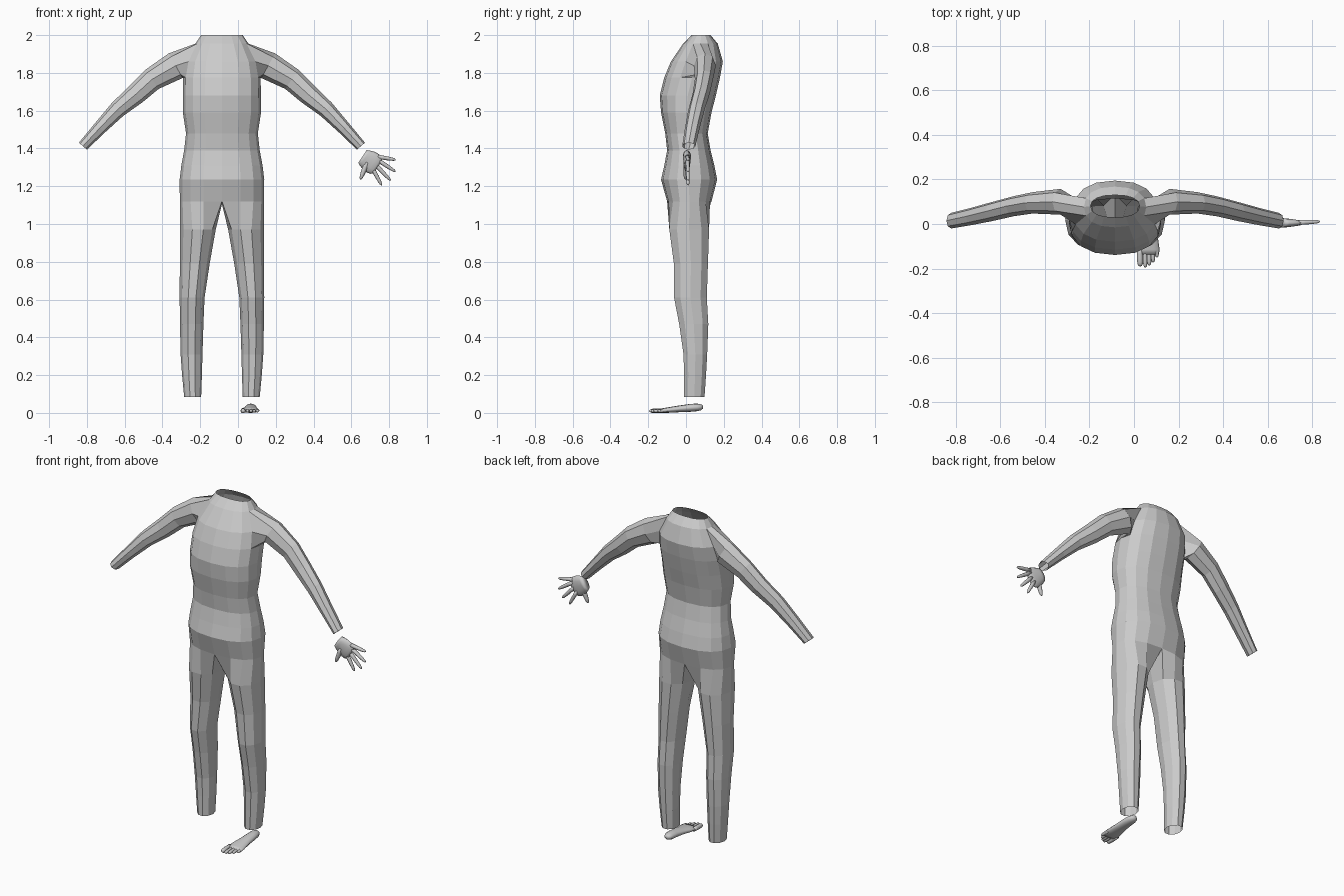
import bpy, bmesh, math
from mathutils import Vector

if "Cube" in bpy.data.objects:
    bpy.data.objects.remove(bpy.data.objects["Cube"])

grey = bpy.data.materials.new("plain grey")
grey.diffuse_color = (0.6, 0.6, 0.6, 1)
grey.use_nodes = True
grey.node_tree.nodes["Principled BSDF"].inputs["Base Color"].default_value = grey.diffuse_color


def finish(name, bm, smooth=False):
    bmesh.ops.recalc_face_normals(bm, faces=bm.faces)
    me = bpy.data.meshes.new(name)
    bm.to_mesh(me)
    bm.free()
    me.materials.append(grey)
    ob = bpy.data.objects.new(name, me)
    bpy.context.collection.objects.link(ob)
    for p in me.polygons:
        p.use_smooth = smooth
    return ob


def bridge(bm, a, b, closed=True):
    n = len(a)
    for i in range(n if closed else n - 1):
        j = (i + 1) % n
        bm.faces.new((a[i], a[j], b[j], b[i]))


def spow(v, e):
    return math.copysign(abs(v) ** e, v) if abs(v) > 1e-6 else 0.0


# ---- body suit: half torso, one arm and one leg, mirrored ----
bm = bmesh.new()

# torso rings: half width, front y, back y, z
torso = [(.223, -.10, .135, 1.12), (.224, -.132, .165, 1.235), (.215, -.115, .15, 1.31),
         (.20, -.10, .13, 1.39), (.19, -.11, .115, 1.48), (.207, -.132, .135, 1.59),
         (.206, -.139, .158, 1.68), (.205, -.115, .18, 1.775), (.19, -.08, .195, 1.86),
         (.14, -.015, .168, 1.955), (.11, .03, .13, 2.0)]
rings = []
for w, yf, yb, z in torso:
    ring = []
    for k in range(-4, 5):
        a = k * math.pi / 8
        y = (yf + yb) / 2 + (yb - yf) / 2 * spow(math.sin(a), .88)
        ring.append(bm.verts.new((w * spow(math.cos(a), .85), y, z)))
    rings.append(ring)
for lo in range(len(rings) - 1):
    for k in range(8):
        if lo in (7, 8) and k in (3, 4):      # armhole
            continue
        a, b = rings[lo], rings[lo + 1]
        bm.faces.new((a[k], a[k + 1], b[k + 1], b[k]))

# arm: centre x, y, z, half height, half depth, slope angle
arm = [(.245, .10, 1.838, .077, .058, 32), (.37, .095, 1.766, .064, .048, 38),
       (.455, .08, 1.688, .058, .045, 42), (.552, .056, 1.607, .048, .043, 45),
       (.645, .034, 1.51, .038, .039, 48), (.736, .015, 1.412, .030, .035, 52)]
L, M, H = rings[7], rings[8], rings[9]
prev = [L[3], L[4], L[5], M[5], H[5], H[4], H[3], M[3]]
for cx, cy, cz, h, d, tilt in arm:
    t = math.radians(tilt)
    ring = []
    for i in range(8):
        a = math.radians(-135 + 45 * i)
        u = h * math.sin(a)
        ring.append(bm.verts.new((cx + u * math.sin(t) * .9, cy + d * math.cos(a),
                                  cz + u * math.cos(t))))
    bridge(bm, prev, ring)
    prev = ring

# leg: inner x, outer x, front y, back y, z
leg = [(.033, .222, -.088, .122, .97), (.065, .223, -.064, .116, .79),
       (.092, .224, -.063, .11, .61), (.098, .222, -.036, .118, .47),
       (.103, .219, -.013, .112, .31), (.106, .211, -.01, .106, .2),
       (.11, .20, -.01, .098, .085)]
prev = rings[0] + [bm.verts.new((0, .02, 1.105))]
for xi, xo, yf, yb, z in leg:
    ring = []
    for i in range(10):
        a = math.radians(36 * (i - 4))
        ring.append(bm.verts.new(((xi + xo) / 2 + (xo - xi) / 2 * math.cos(a),
                                  (yf + yb) / 2 + (yb - yf) / 1.9 * math.sin(a), z)))
    bridge(bm, prev, ring)
    prev = ring

body = finish("body_suit", bm)
body.location.x = -.085
mir = body.modifiers.new("mirror", 'MIRROR')
mir.use_clip = True
mir.merge_threshold = .001


# ---- rounded tube through elliptical rings ----
def loft(bm, sections, sides=12):
    prev = None
    for c, u, v in sections:
        ring = [bm.verts.new(Vector(c) + Vector(u) * math.cos(2 * math.pi * i / sides)
                             + Vector(v) * math.sin(2 * math.pi * i / sides))
                for i in range(sides)]
        if prev:
            bridge(bm, prev, ring)
        else:
            bm.faces.new(ring)
        prev = ring
    bm.faces.new(prev)


def digit(bm, start, end, r0, r1, flat):
    s, e = Vector(start), Vector(end)
    d = (e - s).normalized()
    side = d.cross(Vector(flat)).normalized()
    up = side.cross(d)
    secs = []
    for t, k in ((0, 1), (.3, 1), (.5, 1.05), (.75, 1), (.9, .85), (.97, .55), (1, .15)):
        r = (r0 + (r1 - r0) * t) * k
        secs.append((s.lerp(e, t), side * r, up * r))
    loft(bm, secs, 10)


# ---- left hand ----
bm = bmesh.new()
along, across = Vector((.84, 0, -.55)), Vector((.55, 0, .84))
wrist = Vector((.664, .005, 1.354))
loft(bm, [(wrist + along * t, across * w, Vector((0, h, 0)))
          for t, w, h in ((-.006, .040, .022), (.01, .048, .021), (.035, .056, .019),
                          (.06, .058, .016), (.08, .053, .013), (.092, .040, .007))])
for (x0, z0), (x1, z1) in (((.74, 1.356), (.835, 1.340)), ((.738, 1.340), (.834, 1.277)),
                           ((.725, 1.318), (.808, 1.230)), ((.71, 1.298), (.761, 1.205))):
    digit(bm, (x0, .007, z0), (x1, .011, z1), .012, .008, (0, 1, 0))
digit(bm, (.682, .002, 1.325), (.648, -.004, 1.236), .016, .009, (0, 1, 0))
finish("hand", bm, True)

# ---- left foot ----
bm = bmesh.new()
foot = [(.089, .066, .010, .022, .040), (.08, .066, .021, .014, .045), (.06, .067, .028, .009, .049),
        (.025, .068, .031, .006, .048), (-.03, .067, .036, .004, .040), (-.08, .065, .045, .001, .032),
        (-.115, .065, .050, 0, .026), (-.137, .066, .046, .002, .021)]
loft(bm, [((cx, y, (zb + zt) / 2), (w, 0, 0), (0, 0, (zt - zb) / 2))
          for y, cx, w, zb, zt in foot])
for x, y0, y1, r in ((.028, -.11, -.19, .014), (.051, -.12, -.195, .010), (.069, -.12, -.186, .010),
                     (.086, -.115, -.172, .009), (.103, -.095, -.150, .009)):
    digit(bm, (x - .002, y0, .013), (x, y1, .010), r * .9, r * .95, (0, 0, 1))
finish("foot", bm, True)
